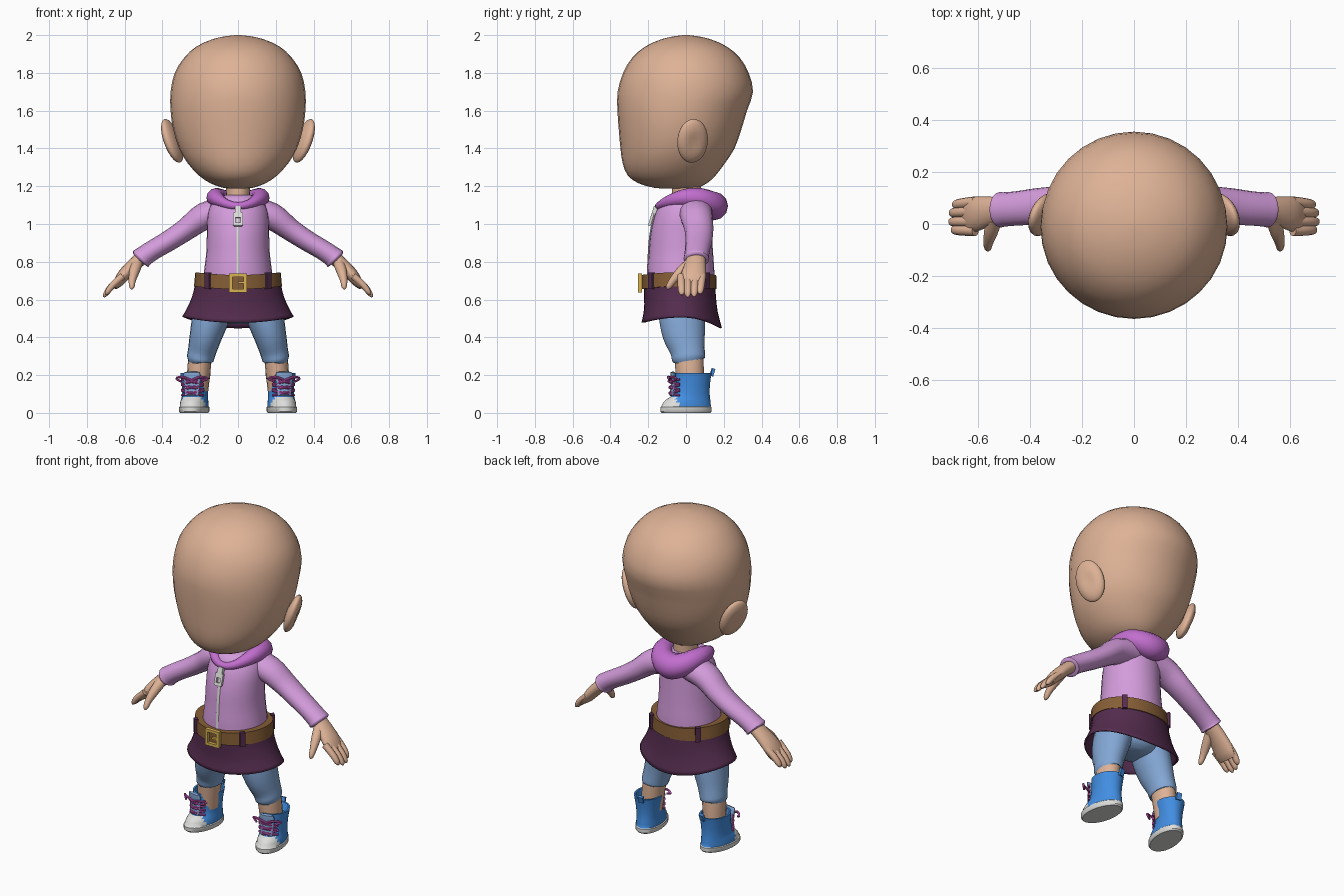
import bpy, bmesh, math
from mathutils import Vector, Matrix

if "Cube" in bpy.data.objects:
    bpy.data.objects.remove(bpy.data.objects["Cube"])


def material(name, r, g, b):
    m = bpy.data.materials.new(name)
    lin = [((c / 255 + 0.055) / 1.055) ** 2.4 for c in (r, g, b)]
    m.diffuse_color = (*lin, 1)
    m.use_nodes = True
    m.node_tree.nodes["Principled BSDF"].inputs["Base Color"].default_value = m.diffuse_color
    return m


SKIN = material("skin", 222, 178, 150)
PINK = material("hoodie pink", 212, 156, 220)
HOOD = material("hood orchid", 194, 110, 206)
PLUM = material("skirt plum", 84, 44, 78)
BROWN = material("belt brown", 134, 94, 54)
GOLD = material("buckle gold", 218, 180, 84)
DENIM = material("leggings blue", 132, 168, 214)
BLUE = material("boot blue", 66, 142, 226)
LACE = material("lace magenta", 205, 88, 188)
WHITE = material("rubber white", 222, 222, 220)


def finish(name, bm, mat, mirror=False, matrix=None):
    bmesh.ops.recalc_face_normals(bm, faces=bm.faces)
    me = bpy.data.meshes.new(name)
    bm.to_mesh(me)
    bm.free()
    if matrix:
        me.transform(matrix)
    me.materials.append(mat)
    ob = bpy.data.objects.new(name, me)
    bpy.context.collection.objects.link(ob)
    if mirror:
        ob.modifiers.new("mirror", 'MIRROR').use_mirror_merge = False
    return ob


def dense(rows, k):
    """Smoothly subdivide a list of rows (Catmull-Rom)."""
    out = []
    for i in range(len(rows) - 1):
        p0, p1, p2, p3 = (rows[max(i - 1, 0)], rows[i], rows[i + 1], rows[min(i + 2, len(rows) - 1)])
        for j in range(k):
            t = j / k
            out.append([0.5 * (2 * b + (c - a) * t + (2 * a - 5 * b + 4 * c - d) * t * t
                               + (3 * b - a - 3 * c + d) * t ** 3)
                        for a, b, c, d in zip(p0, p1, p2, p3)])
    return out + [list(rows[-1])]


def tube(name, rows, mat, n=16, k=3, axis=None, caps=True, **kw):
    """Loft ellipses; each row is x, y, z, radius across, radius along y."""
    rows = dense(rows, k)
    pts = [Vector(r[:3]) for r in rows]
    bm = bmesh.new()
    rings = []
    for i, r in enumerate(rows):
        t = Vector(axis) if axis else (pts[min(i + 1, len(pts) - 1)] - pts[max(i - 1, 0)]).normalized()
        v = Vector((0, 1, 0))
        v = (v - t * t.dot(v)).normalized()
        u = v.cross(t)
        rings.append([bm.verts.new(pts[i] + u * r[3] * math.sin(a) - v * r[4] * math.cos(a))
                      for a in (math.tau * j / n for j in range(n))])
    for a, b in zip(rings, rings[1:]):
        for j in range(n):
            bm.faces.new((a[j], a[(j + 1) % n], b[(j + 1) % n], b[j]))
    if caps:
        bm.faces.new(rings[0])
        bm.faces.new(rings[-1])
    return finish(name, bm, mat, **kw)


def body(name, rows, mat, **kw):
    """Stack horizontal ellipses; each row is z, half width, front y, back y."""
    return tube(name, [(0, (f + b) / 2, z, w, (b - f) / 2) for z, w, f, b in rows],
                mat, axis=(0, 0, 1), **kw)


def box(name, loc, size, mat, rot=None, **kw):
    bm = bmesh.new()
    bmesh.ops.create_cube(bm, size=1)
    m = Matrix.Translation(loc) @ (rot or Matrix()) @ Matrix.Diagonal((*size, 1))
    bmesh.ops.transform(bm, matrix=m, verts=bm.verts)
    return finish(name, bm, mat, **kw)


# Head, ears and neck
body("head", [(1.187, .03, -.10, .02), (1.192, .08, -.17, .06), (1.215, .145, -.25, .11),
              (1.255, .205, -.307, .155), (1.32, .265, -.335, .205), (1.40, .312, -.347, .257),
              (1.50, .343, -.356, .293), (1.60, .357, -.363, .323), (1.70, .357, -.362, .355),
              (1.80, .335, -.333, .332), (1.88, .285, -.285, .285), (1.94, .22, -.215, .215),
              (1.98, .13, -.125, .125), (1.995, .06, -.055, .055), (2.0, .01, -.01, .01)],
     SKIN, n=32, k=2)
bm = bmesh.new()
bmesh.ops.create_uvsphere(bm, u_segments=20, v_segments=14, radius=1)
for v in bm.verts:  # shallow dish on the outer side
    d = math.hypot(v.co.y, v.co.z)
    if v.co.x > 0 and d < .6:
        v.co.x -= .35 * (1 - d / .6)
ear_place = (Matrix.Translation((.348, .035, 1.44)) @ Matrix.Rotation(math.radians(20), 4, 'Y')
             @ Matrix.Rotation(math.radians(20), 4, 'Z') @ Matrix.Diagonal((.036, .086, .122, 1)))
finish("ears", bm, SKIN, mirror=True, matrix=ear_place)
body("neck", [(1.02, .075, -.08, .09), (1.14, .065, -.075, .08), (1.24, .065, -.075, .08)], SKIN)

# Hoodie body, sleeves and draped hood
body("hoodie_body", [(.66, .19, -.205, .15), (.75, .18, -.205, .15), (.85, .168, -.197, .143),
                     (.95, .165, -.188, .137), (1.04, .162, -.168, .132), (1.10, .145, -.142, .125),
                     (1.145, .11, -.11, .11), (1.155, .06, -.07, .08)], PINK, n=28)
tube("sleeves", [(.06, .05, 1.075, .075, .09), (.18, .055, 1.04, .072, .086), (.27, .068, .975, .06, .077),
                 (.36, .068, .915, .055, .071), (.45, .06, .862, .053, .066), (.50, .056, .828, .055, .066),
                 (.515, .055, .815, .058, .068), (.52, .055, .81, .046, .056)], PINK, mirror=True)
bm = bmesh.new()
N, M = 36, 12
hood = []
for i in range(N):
    a = math.tau * i / N
    back = (1 - math.cos(a)) / 2            # 0 at the front, 1 at the back
    r = .02 + .022 * math.sin(a) ** 2 + .052 * back ** 3
    cx = .118 * math.sin(a)
    cy = .012 - .155 * math.cos(a) - .02 * back ** 3
    cz = 1.095 + .045 * math.sin(a) ** 2
    hood.append([bm.verts.new((cx + r * math.cos(b) * math.sin(a), cy - r * 1.05 * math.cos(b) * math.cos(a),
                               cz + r * (1 if back < .7 else 1.05) * math.sin(b)))
                 for b in (math.tau * j / M for j in range(M))])
for i in range(N):
    for j in range(M):
        p, q = hood[i], hood[(i + 1) % N]
        bm.faces.new((p[j], q[j], q[(j + 1) % M], p[(j + 1) % M]))
finish("hood", bm, HOOD)

# Zip track and zip pull
tube("zip_track", [(0, -.203, .72, .009, .005), (0, -.197, .85, .009, .005), (0, -.188, .95, .009, .005),
                   (0, -.166, 1.05, .009, .005)], WHITE, n=8)
tilt = Matrix.Rotation(math.radians(-17), 4, 'X')
box("zip_slider", (0, -.165, 1.07), (.032, .024, .045), WHITE, tilt)
for s in (-1, 1):
    box("zip_pull_side", (s * .019, -.184, 1.025), (.013, .014, .066), WHITE, tilt)
box("zip_pull_top", (0, -.178, 1.046), (.05, .014, .026), WHITE, tilt)
box("zip_pull_end", (0, -.192, .998), (.044, .014, .018), WHITE, tilt)

# Hands: palm, four fingers and a thumb
tube("palms", [(.48, .055, .845, .038, .048), (.545, .05, .79, .036, .055), (.60, .04, .735, .034, .066),
               (.635, .033, .69, .026, .068), (.655, .03, .665, .015, .058)], SKIN, mirror=True)
for y, l in ((.085, .85), (.049, .98), (.010, 1.0), (-.026, .9)):
    tube("finger", [(.61, y, .725, .02, .021), (.61 + .06 * l, y * .93, .725 - .055 * l, .018, .02),
                    (.61 + .09 * l, y * .88, .725 - .095 * l, .014, .017),
                    (.61 + .10 * l, y * .87, .725 - .112 * l, .004, .005)], SKIN, n=10, mirror=True)
tube("thumb", [(.535, .02, .79, .03, .03), (.55, -.03, .745, .027, .027), (.56, -.07, .70, .019, .02),
               (.562, -.092, .668, .014, .015), (.563, -.1, .655, .004, .004)], SKIN, n=12, mirror=True)

# Skirt with a flared, dipping hem
skirt = body("skirt", [(.72, .222, -.225, .152), (.64, .236, -.222, .158), (.57, .262, -.222, .168),
                       (.51, .295, -.235, .19)], PLUM, n=36, caps=False)
for v in skirt.data.vertices:
    dip = .03 if v.co.y < 0 else .06
    v.co.z -= dip * (.72 - v.co.z) / .21 * min(1, abs(v.co.y + .02) / .21) ** 2
thick = skirt.modifiers.new("thickness", 'SOLIDIFY')
thick.thickness = .01

# Belt, belt loops and buckle
belt = body("belt", [(.655, .2, -.2, .13), (.655, .233, -.236, .162), (.73, .226, -.236, .16),
                     (.73, .17, -.19, .13)], BROWN, n=36, k=1)
for v in belt.data.vertices:
    v.co.z += .015 * (v.co.x / .23) ** 2
for deg in (43, 137):
    a = math.radians(deg)
    box("belt_loops", (.232 * math.sin(a), -.037 - .2 * math.cos(a), .70), (.03, .022, .086), PLUM,
        Matrix.Rotation(a, 4, 'Z'), mirror=True)
for s in (-1, 1):
    box("buckle_side", (s * .038, -.243, .688), (.018, .022, .098), GOLD)
    box("buckle_bar", (0, -.243, .688 + s * .041), (.092, .022, .017), GOLD)
box("buckle_prong", (.016, -.246, .69), (.034, .016, .012), GOLD)

# Leggings and bare shins
body("leggings_hips", [(.47, .05, -.07, .06), (.50, .14, -.13, .1), (.57, .18, -.16, .12), (.66, .19, -.17, .13)],
     DENIM, n=24)
tube("leggings", [(.115, -.02, .60, .10, .125), (.145, -.02, .50, .098, .122), (.17, -.01, .41, .086, .112),
                  (.19, .008, .33, .075, .092), (.20, .014, .285, .071, .088), (.201, .015, .278, .06, .078)],
     DENIM, n=20, mirror=True)
tube("shins", [(.195, .014, .33, .06, .078), (.205, .018, .25, .062, .076), (.215, .025, .12, .058, .07)],
     SKIN, mirror=True)

# Boots: white sole and toe cap, blue upper, open top
place = Matrix.Translation((.232, 0, 0)) @ Matrix.Rotation(math.radians(10), 4, 'Z')
boot = body("boots", [(0, .072, -.13, .13), (.008, .079, -.138, .138), (.03, .079, -.138, .138),
                      (.034, .074, -.132, .134), (.055, .073, -.123, .132), (.072, .07, -.105, .13),
                      (.085, .068, -.082, .128), (.11, .068, -.07, .126), (.15, .071, -.06, .128),
                      (.19, .077, -.058, .133), (.212, .08, -.058, .137), (.212, .07, -.048, .127),
                      (.17, .06, -.04, .11)], BLUE, n=32, k=1, mirror=True)
boot.data.materials.append(WHITE)
for f in boot.data.polygons:
    c = f.center
    f.material_index = int(c.z < .033 or (c.y < -.055 and c.z < .082))
boot.data.transform(place)
foot = dict(mirror=True, matrix=place)
box("heel_tabs", (0, .142, .215), (.03, .016, .04), BLUE, Matrix.Rotation(-.3, 4, 'X'), **foot)
tube("boot_tongues", [(0, -.075, .09, .035, .012), (0, -.066, .15, .042, .014), (0, -.07, .20, .046, .012),
                      (0, -.074, .216, .04, .008)], DENIM, n=14, **foot)

# Laces: crossing rungs and a small bow
for z in (.105, .135, .165):
    for s in (-1, 1):
        tube("lace", [(-.058, -.045, z - s * .012, .006, .006), (0, -.088, z, .007, .007),
                      (.058, -.045, z + s * .012, .006, .006)], LACE, n=8, **foot)
for s in (-1, 1):
    tube("lace_bow", [(0, -.085, .172, .007, .007), (s * .05, -.088, .19, .007, .007),
                      (s * .085, -.065, .182, .006, .006), (s * .055, -.085, .166, .006, .006)],
         LACE, n=8, **foot)

# Smooth shading with crisp creases
for ob in bpy.context.scene.objects:
    ob.select_set(True)
    bpy.context.view_layer.objects.active = ob
bpy.ops.object.shade_smooth_by_angle(angle=math.radians(42))
